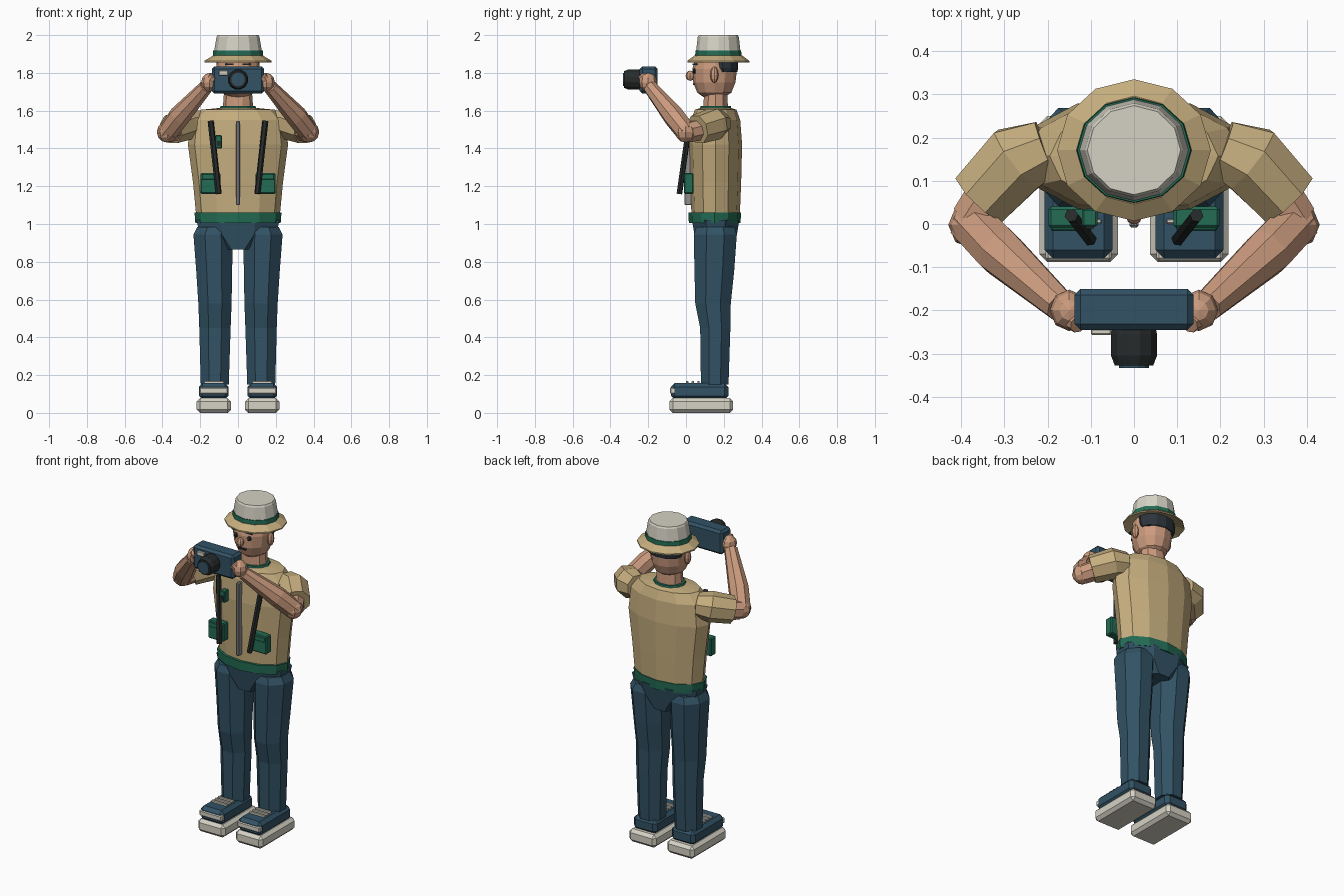
import bpy, bmesh, math
from mathutils import Vector

cube = bpy.data.objects.get("Cube")
if cube:
    bpy.data.objects.remove(cube, do_unlink=True)


def material(name, rgb):
    m = bpy.data.materials.new(name)
    m.use_nodes = True
    m.diffuse_color = (*rgb, 1)
    m.node_tree.nodes["Principled BSDF"].inputs["Base Color"].default_value = (*rgb, 1)
    return m


TAN = material("tan cloth", (.56, .42, .21))
NAVY = material("navy cloth", (.032, .085, .13))
SKIN = material("skin", (.6, .33, .21))
GREEN = material("green trim", (.017, .15, .09))
WHITE = material("off white", (.66, .64, .55))
BLACK = material("black", (.02, .024, .024))
GREY = material("zip grey", (.28, .28, .28))
HAIR = material("dark hair", (.025, .035, .045))


def finish(name, bm, mat):
    bmesh.ops.recalc_face_normals(bm, faces=bm.faces)
    me = bpy.data.meshes.new(name)
    bm.to_mesh(me)
    bm.free()
    me.materials.append(mat)
    ob = bpy.data.objects.new(name, me)
    bpy.context.collection.objects.link(ob)
    return ob


def skin_rings(name, mat, rings):
    """Bridge matching rings of points and cap both ends."""
    bm = bmesh.new()
    loops = [[bm.verts.new(p) for p in r] for r in rings]
    n = len(loops[0])
    for a, b in zip(loops, loops[1:]):
        for i in range(n):
            j = (i + 1) % n
            bm.faces.new((a[i], a[j], b[j], b[i]))
    bm.faces.new(loops[0])
    bm.faces.new(loops[-1])
    return finish(name, bm, mat)


def loft(name, mat, sections, n=12, flat=False):
    """Stack of ellipses: z, centre x, centre y, half width, half depth."""
    turn = math.pi / n if flat else 0
    grow = 1 / math.cos(turn)
    angles = [2 * math.pi * i / n + turn for i in range(n)]
    return skin_rings(name, mat, [
        [(cx + rx * grow * math.cos(a), cy + ry * grow * math.sin(a), z) for a in angles]
        for z, cx, cy, rx, ry in sections])


def limb(name, mat, path, n=8):
    """Tube through (point, radius) stations."""
    pts = [Vector(p) for p, r in path]
    rings = []
    for i, (p, r) in enumerate(path):
        d = (pts[min(i + 1, len(pts) - 1)] - pts[max(i - 1, 0)]).normalized()
        u = d.cross(Vector((0, 0, 1))).normalized()
        v = d.cross(u)
        rings.append([pts[i] + r * (u * math.cos(a) + v * math.sin(a))
                      for a in (2 * math.pi * (k + .5) / n for k in range(n))])
    return skin_rings(name, mat, rings)


def box(name, mat, x, y, z, bevel=0.0):
    """Block from (low, high) extents with chamfered edges."""
    bm = bmesh.new()
    bmesh.ops.create_cube(bm, size=1)
    for v in bm.verts:
        v.co = [(lo + hi) / 2 + c * (hi - lo) for c, (lo, hi) in zip(v.co, (x, y, z))]
    if bevel:
        bmesh.ops.bevel(bm, geom=bm.edges[:], offset=bevel, segments=1, affect='EDGES')
    return finish(name, bm, mat)


def ball(name, mat, centre, radii):
    bm = bmesh.new()
    bmesh.ops.create_uvsphere(bm, u_segments=8, v_segments=6, radius=1)
    for v in bm.verts:
        v.co = [c + r * k for c, r, k in zip(centre, radii, v.co)]
    return finish(name, bm, mat)


def span(s, a, b):
    return tuple(sorted((s * a, s * b)))


# Torso, belt, collar, hips
CY = .157
loft("shirt", TAN, [(1.05, 0, CY, .222, .128), (1.22, 0, CY, .238, .135),
                    (1.42, 0, CY, .265, .14), (1.55, 0, CY, .25, .13),
                    (1.605, 0, CY, .195, .11), (1.615, 0, CY, .09, .08)])
loft("belt", GREEN, [(1.005, 0, .152, .226, .137), (1.06, 0, .152, .23, .139)])
loft("collar", GREEN, [(1.6, 0, CY, .1, .085), (1.625, 0, CY, .092, .08)])
loft("hips", NAVY, [(.865, 0, CY, .085, .1), (.94, 0, CY, .2, .112),
                    (1.02, 0, CY, .22, .125)], 8, True)
box("zip", GREY, (-.01, .01), (-.008, .03), (1.1, 1.545), .004)
box("chest_badge", GREEN, (-.12, -.085), (-.006, .035), (1.4, 1.47), .004)
box("badge_plate", BLACK, (-.112, -.093), (-.01, -.004), (1.412, 1.44))

# Head
loft("neck", SKIN, [(1.59, 0, CY, .082, .07), (1.7, 0, CY, .074, .064)], 10)
loft("head", SKIN, [(1.672, 0, .148, .052, .055), (1.695, 0, .15, .085, .09),
                    (1.75, 0, .15, .107, .112), (1.82, 0, .152, .115, .118),
                    (1.89, 0, .16, .108, .11)])
loft("hair", HAIR, [(1.805, 0, .2, .106, .072), (1.825, 0, .196, .114, .08),
                    (1.88, 0, .19, .114, .085)])
ball("nose", SKIN, (0, .022, 1.785), (.02, .024, .027))
box("mouth", BLACK, (-.025, .025), (.036, .045), (1.735, 1.743))

# Hat
HY = .171
loft("hat_brim", TAN, [(1.877, 0, HY, .11, .11), (1.856, 0, HY, .178, .164),
                       (1.864, 0, HY, .178, .164), (1.893, 0, HY, .13, .125)], 12)
loft("hat_band", GREEN, [(1.885, 0, HY, .134, .123), (1.918, 0, HY, .131, .121)])
loft("hat_crown", WHITE, [(1.9, 0, HY, .129, .119), (1.99, 0, HY, .114, .109),
                          (2.0, 0, HY, .108, .103)])

# Camera held in front of the face
box("camera_body", NAVY, (-.138, .138), (-.245, -.15), (1.69, 1.835), .014)
box("flash", WHITE, (-.1, -.052), (-.257, -.24), (1.785, 1.812), .003)
limb("lens", BLACK, [((0, -.23, 1.765), .05), ((0, -.255, 1.765), .055),
                     ((0, -.305, 1.765), .055), ((0, -.328, 1.765), .046)], 12)
limb("lens_glass", NAVY, [((0, -.326, 1.765), .036), ((0, -.333, 1.765), .036)], 12)

for side, s in (("left", 1), ("right", -1)):
    # Face details
    ball(side + "_ear", SKIN, (s * .116, .15, 1.79), (.02, .022, .043))
    ball(side + "_eye", BLACK, (s * .045, .045, 1.81), (.013, .01, .015))
    box(side + "_brow", HAIR, span(s, .025, .068), (.035, .06), (1.842, 1.85))

    # Arm raised to the camera
    limb(side + "_sleeve", TAN, [((s * .205, .175, 1.535), .07), ((s * .27, .15, 1.53), .088),
                                 ((s * .355, .06, 1.5), .08)])
    limb(side + "_upper_arm", SKIN, [((s * .3, .12, 1.51), .06), ((s * .372, .01, 1.485), .056)])
    ball(side + "_elbow", SKIN, (s * .374, -.002, 1.487), (.056, .056, .056))
    limb(side + "_forearm", SKIN, [((s * .378, .005, 1.48), .055), ((s * .31, -.065, 1.57), .058),
                                   ((s * .17, -.19, 1.725), .038)])
    ball(side + "_hand", SKIN, (s * .15, -.2, 1.75), (.045, .048, .05))
    limb(side + "_fingers", SKIN, [((s * .155, -.205, 1.74), .034), ((s * .128, -.232, 1.785), .022)])

    # Hanging strap and pocket
    limb(side + "_strap", BLACK, [((s * .145, .02, 1.545), .016), ((s * .102, -.035, 1.16), .016)], 6)
    box(side + "_pocket", GREEN, span(s, .092, .198), (-.01, .04), (1.16, 1.27), .006)
    box(side + "_pocket_flap", GREEN, span(s, .098, .192), (-.016, .0), (1.235, 1.265), .003)

    # Trouser leg
    loft(side + "_leg", NAVY, [
        (.15, s * .123, .152, .074, .073), (.45, s * .122, .155, .083, .08),
        (.58, s * .122, .143, .088, .094), (.75, s * .126, .15, .095, .105),
        (.945, s * .132, .155, .104, .114), (.985, s * .125, .155, .09, .1)], 8, True)

    # Shoe
    box(side + "_sole", WHITE, span(s, .037, .219), (-.088, .25), (0, .078), .018)
    box(side + "_shoe", NAVY, span(s, .05, .207), (-.08, .225), (.07, .157), .02)
    box(side + "_toe_strip", WHITE, span(s, .052, .205), (-.085, -.05), (.1, .135), .006)
    for i, y in enumerate((.0, .03, .06)):
        box(f"{side}_lace_{i + 1}", WHITE, span(s, .075, .18), (y, y + .012), (.152, .17), .003)
